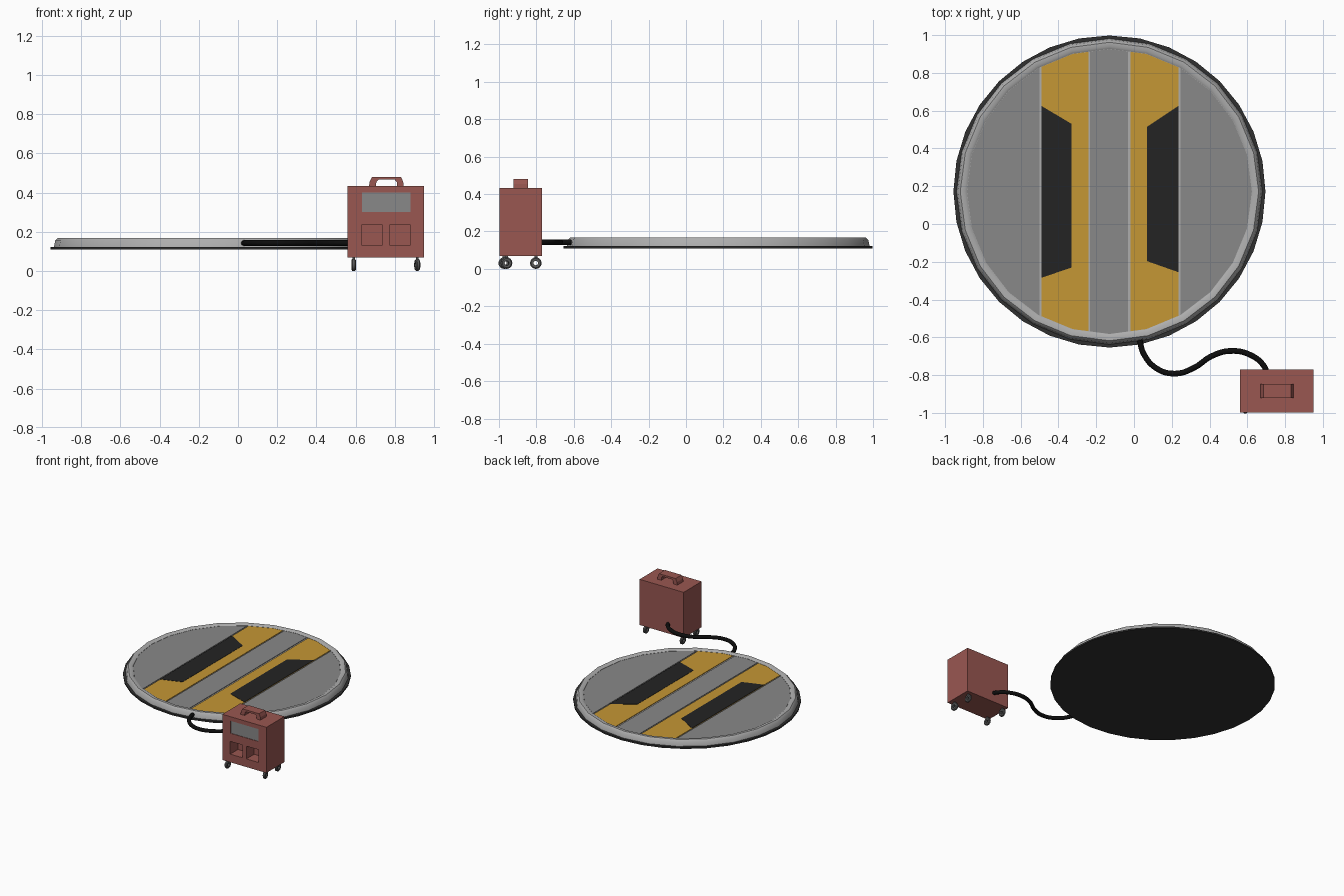
import bpy, bmesh, math
from mathutils import Vector

if "Cube" in bpy.data.objects:
    bpy.data.objects.remove(bpy.data.objects["Cube"])

CX, CY = -0.13, 0.172


def mat(name, rgb):
    m = bpy.data.materials.new(name)
    m.diffuse_color = (*rgb, 1)
    m.use_nodes = True
    m.node_tree.nodes["Principled BSDF"].inputs["Base Color"].default_value = m.diffuse_color
    return m


RED = mat("red_case", (0.32, 0.095, 0.083))
YELLOW = mat("yellow", (0.56, 0.31, 0.035))
BLACK = mat("black", (0.017, 0.017, 0.017))
HOSE = mat("hose_black", (0.004, 0.004, 0.004))
DARK = mat("dark_base", (0.03, 0.03, 0.03))
PANEL = mat("panel_grey", (0.25, 0.25, 0.25))
RIM = mat("rim_grey", (0.42, 0.42, 0.42))
WHEEL = mat("wheel_grey", (0.1, 0.1, 0.1))


def finish(name, bm, material, smooth=None):
    bmesh.ops.recalc_face_normals(bm, faces=bm.faces)
    me = bpy.data.meshes.new(name)
    bm.to_mesh(me)
    bm.free()
    ob = bpy.data.objects.new(name, me)
    bpy.context.collection.objects.link(ob)
    me.materials.append(material)
    if smooth:
        bpy.context.view_layer.objects.active = ob
        bpy.ops.object.select_all(action='DESELECT')
        ob.select_set(True)
        bpy.ops.object.shade_smooth_by_angle(angle=math.radians(smooth))
    return ob


def extrude_face(bm, pts, offset):
    face = bm.faces.new([bm.verts.new(p) for p in pts])
    r = bmesh.ops.extrude_face_region(bm, geom=[face])
    bmesh.ops.translate(bm, vec=offset, verts=[v for v in r["geom"] if isinstance(v, bmesh.types.BMVert)])


def prism(name, pts, offset, material, smooth=None):
    bm = bmesh.new()
    extrude_face(bm, pts, offset)
    return finish(name, bm, material, smooth)


def box(name, lo, hi, material):
    (a, b, c), (d, e, f) = lo, hi
    return prism(name, [(a, b, c), (d, b, c), (d, e, c), (a, e, c)], (0, 0, f - c), material)


def circle(r, n, z):
    return [(CX + r * math.cos(math.tau * i / n), CY + r * math.sin(math.tau * i / n), z) for i in range(n)]


def lathe(name, profile, n, place, material, smooth):
    # closed (radius, height) profile swept around an axis
    bm = bmesh.new()
    rings = [[bm.verts.new(place(r, math.tau * i / n, h)) for r, h in profile] for i in range(n)]
    for i in range(n):
        a, b = rings[i], rings[(i + 1) % n]
        for j in range(len(profile)):
            k = (j + 1) % len(profile)
            bm.faces.new((a[j], a[k], b[k], b[j]))
    return finish(name, bm, material, smooth)


# Round platform: dark base plate, rounded rim, bed under the panels
prism("base_plate", circle(0.826, 32, 0.11), (0, 0, 0.012), DARK, 30)
lathe("rim", [(0.755, 0.12), (0.755, 0.16), (0.768, 0.168), (0.79, 0.168), (0.803, 0.155), (0.81, 0.12)],
      24, lambda r, a, h: (CX + r * math.cos(a), CY + r * math.sin(a), h), RIM, 40)
prism("panel_bed", circle(0.757, 24, 0.12), (0, 0, 0.034), RIM)

# Deck panels: the disc sliced into parallel strips
strips = [("left_outer_panel", -1, -0.500, PANEL), ("left_yellow_panel", -0.490, -0.242, YELLOW),
          ("centre_panel", -0.232, -0.032, PANEL), ("right_yellow_panel", -0.018, 0.235, YELLOW),
          ("right_outer_panel", 0.245, 1, PANEL)]
for name, x0, x1, m in strips:
    bm = bmesh.new()
    bm.faces.new([bm.verts.new(p) for p in circle(0.754, 24, 0.150)])
    for x, nx in ((x0, -1), (x1, 1)):
        bmesh.ops.bisect_plane(bm, geom=bm.verts[:] + bm.edges[:] + bm.faces[:], plane_co=(x, 0, 0),
                               plane_no=(nx, 0, 0), clear_outer=True)
    r = bmesh.ops.extrude_face_region(bm, geom=bm.faces[:])
    bmesh.ops.translate(bm, vec=(0, 0, 0.009), verts=[v for v in r["geom"] if isinstance(v, bmesh.types.BMVert)])
    finish(name, bm, m)

# Black tread pads on the yellow panels
for name, pts in (("left_pad", [(-0.49, 0.625), (-0.33, 0.53), (-0.33, -0.23), (-0.49, -0.285)]),
                  ("right_pad", [(0.235, 0.625), (0.07, 0.515), (0.07, -0.197), (0.235, -0.255)])):
    prism(name, [(x, y, 0.158) for x, y in pts], (0, 0, 0.003), BLACK)

# Hose from platform to case
cu = bpy.data.curves.new("hose", 'CURVE')
cu.dimensions = '3D'
cu.bevel_depth, cu.bevel_resolution, cu.resolution_u = 0.015, 2, 6
cu.use_fill_caps = True
path = [(0.03, -0.615), (0.05, -0.685), (0.12, -0.765), (0.22, -0.792), (0.32, -0.76),
        (0.41, -0.70), (0.51, -0.672), (0.62, -0.695), (0.69, -0.755), (0.705, -0.80)]
sp = cu.splines.new('BEZIER')
sp.bezier_points.add(len(path) - 1)
for p, (x, y) in zip(sp.bezier_points, path):
    p.co = (x, y, 0.143)
    p.handle_left_type = p.handle_right_type = 'AUTO'
cu.materials.append(HOSE)
bpy.context.collection.objects.link(bpy.data.objects.new("hose", cu))

# Control case with two open pockets and a recessed screen
case = box("case", (0.56, -0.998, 0.068), (0.95, -0.77, 0.433), RED)
cuts = [((0.632, -1.1, 0.30), (0.88, -0.990, 0.40))]
cuts += [((x, -1.1, 0.133), (x + 0.108, -0.90, 0.235)) for x in (0.63, 0.773)]
for lo, hi in cuts:
    c = box("case_cutter", lo, hi, RED)
    c.hide_render = True
    c.hide_viewport = False
    mod = case.modifiers.new("cut", 'BOOLEAN')
    mod.operation, mod.object, mod.solver = 'DIFFERENCE', c, 'EXACT'
    bpy.context.view_layer.objects.active = case
    bpy.ops.object.modifier_apply(modifier=mod.name)
    bpy.data.objects.remove(c)
box("screen", (0.632, -0.994, 0.30), (0.88, -0.985, 0.40), PANEL)

# Carry handle: arch profile pushed back through its depth
arch = [(0.668, 0.43), (0.672, 0.455), (0.685, 0.481), (0.832, 0.481), (0.843, 0.455), (0.845, 0.43),
        (0.812, 0.43), (0.81, 0.455), (0.80, 0.466), (0.716, 0.466), (0.706, 0.455), (0.704, 0.43)]
prism("carry_handle", [(x, -0.922, z) for x, z in arch], (0, 0.076, 0), RED)

# Castors: ring wheel, slightly turned, with a short stem
ring = [(0.012, -0.010), (0.025, -0.011), (0.031, -0.006), (0.031, 0.006), (0.025, 0.011), (0.012, 0.010)]
for i, (x, y, turn) in enumerate([(0.59, -0.803, 0), (0.915, -0.803, 0), (0.59, -0.972, 0), (0.915, -0.960, 12)]):
    t = math.radians(turn)

    def place(r, a, h):
        u = r * math.cos(a)
        return (x + h * math.cos(t) - u * math.sin(t), y + h * math.sin(t) + u * math.cos(t),
                0.031 + r * math.sin(a))
    lathe(f"castor_wheel_{i + 1}", ring, 16, place, WHEEL, 40)
    box(f"castor_stem_{i + 1}", (x - 0.006, y - 0.008, 0.057), (x + 0.006, y + 0.008, 0.07), WHEEL)
